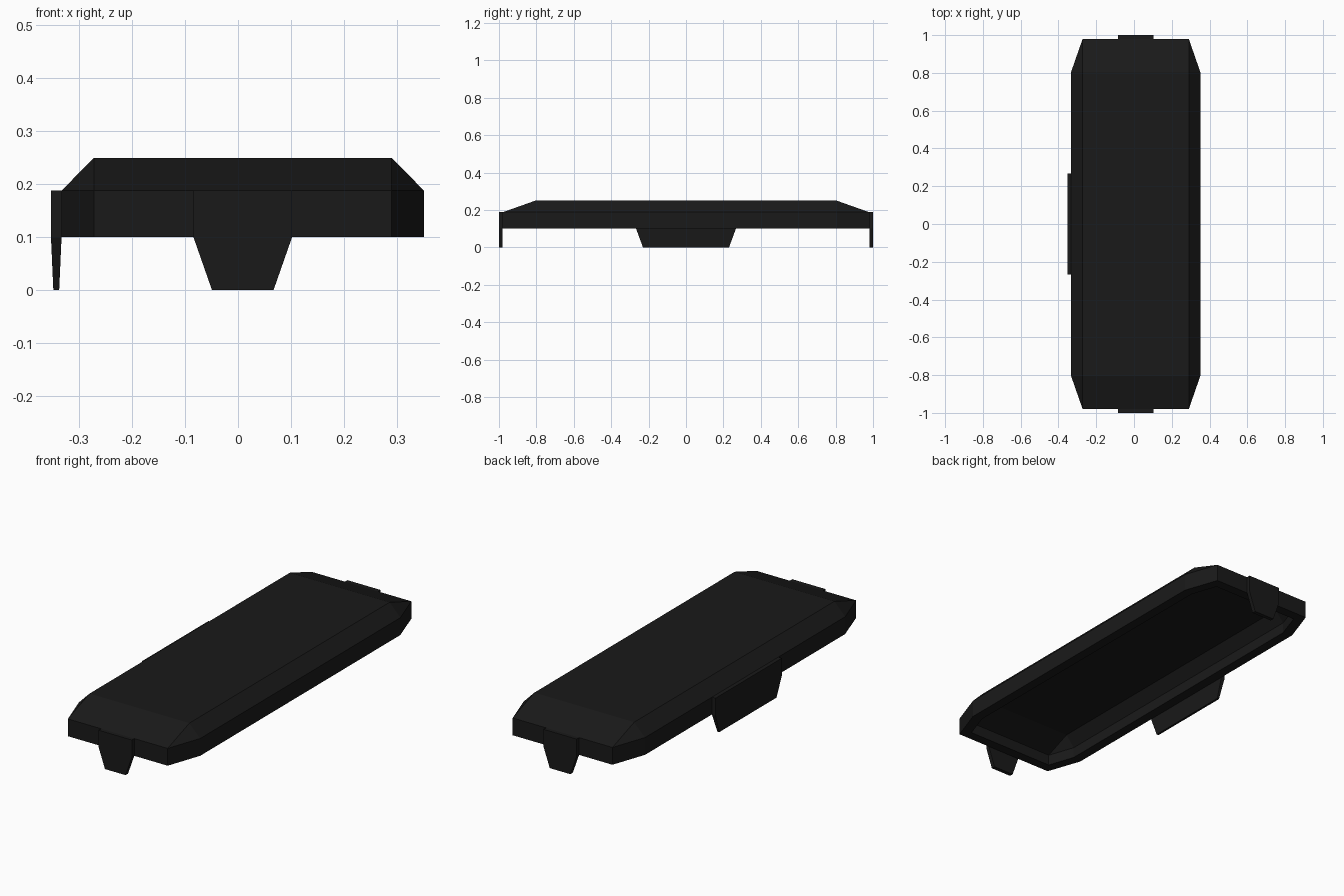
import bpy, bmesh

if "Cube" in bpy.data.objects:
    bpy.data.objects.remove(bpy.data.objects["Cube"])

mat = bpy.data.materials.new("dark_plastic")
mat.diffuse_color = (0.01, 0.01, 0.01, 1)
mat.use_nodes = True
mat.node_tree.nodes["Principled BSDF"].inputs["Base Color"].default_value = mat.diffuse_color


def finish(name, bm):
    bmesh.ops.recalc_face_normals(bm, faces=bm.faces[:])
    mesh = bpy.data.meshes.new(name)
    bm.to_mesh(mesh)
    bm.free()
    mesh.materials.append(mat)
    obj = bpy.data.objects.new(name, mesh)
    bpy.context.collection.objects.link(obj)
    return obj


# Hollow cover: octagonal wall, sloped shoulders, rectangular top,
# flat rim underneath and a matching recess inside
CX, XO, XI, YO, YI = 0.009, 0.342, 0.281, 0.98, 0.805
T = 0.05
bm = bmesh.new()


def skin(xo, xi, yo, yi, txi, tyi, z_low, z_mid, z_top):
    plan = [(xi, -yo), (xo, -yi), (xo, yi), (xi, yo),
            (-xi, yo), (-xo, yi), (-xo, -yi), (-xi, -yo)]
    low = [bm.verts.new((CX + x, y, z_low)) for x, y in plan]
    mid = [bm.verts.new((CX + x, y, z_mid)) for x, y in plan]
    top = [bm.verts.new((CX + x, y, z_top))
           for x, y in [(txi, -tyi), (txi, tyi), (-txi, tyi), (-txi, -tyi)]]
    for i in range(8):
        j = (i + 1) % 8
        bm.faces.new((low[i], low[j], mid[j], mid[i]))
    for k in range(4):
        a, b, c = mid[2 * k], mid[2 * k + 1], mid[(2 * k + 2) % 8]
        bm.faces.new((a, b, top[k]))
        bm.faces.new((b, c, top[(k + 1) % 4], top[k]))
    bm.faces.new(top)
    return low


outer = skin(XO, XI, YO, YI, XI, YI, 0.10, 0.188, 0.25)
inner = skin(XO - T, XI - 0.7 * T, YO - T, YI - 0.2 * T,
             XI - 0.7 * T, YI - 0.2 * T, 0.10, 0.155, 0.21)
for i in range(8):
    j = (i + 1) % 8
    bm.faces.new((outer[i], outer[j], inner[j], inner[i]))
finish("cover_shell", bm)


# Clip tabs: straight upper part, tapering towards the bottom
def tab(name, place, center, half_top, half_low, pinch):
    """place(u, d, z) maps along-wall and outward distances to a point."""
    bm = bmesh.new()
    rings = []
    for z, h, p in [(0.0, half_low, pinch), (0.10, half_top, 0.0),
                    (0.188, half_top, 0.0)]:
        rings.append([bm.verts.new(place(center + s * h, d, z))
                      for s, d in [(-1, p), (1, p), (1, 0.02 - p), (-1, 0.02 - p)]])
    for r0, r1 in zip(rings, rings[1:]):
        for i in range(4):
            j = (i + 1) % 4
            bm.faces.new((r0[i], r0[j], r1[j], r1[i]))
    bm.faces.new(rings[0])
    bm.faces.new(rings[-1])
    finish(name, bm)


tab("front_tab", lambda u, d, z: (u, -YO - d, z), CX, 0.093, 0.058, 0.0)
tab("back_tab", lambda u, d, z: (u, YO + d, z), CX, 0.093, 0.058, 0.0)
tab("side_tab", lambda u, d, z: (CX - XO - d, u, z), 0.0, 0.267, 0.23, 0.0045)
